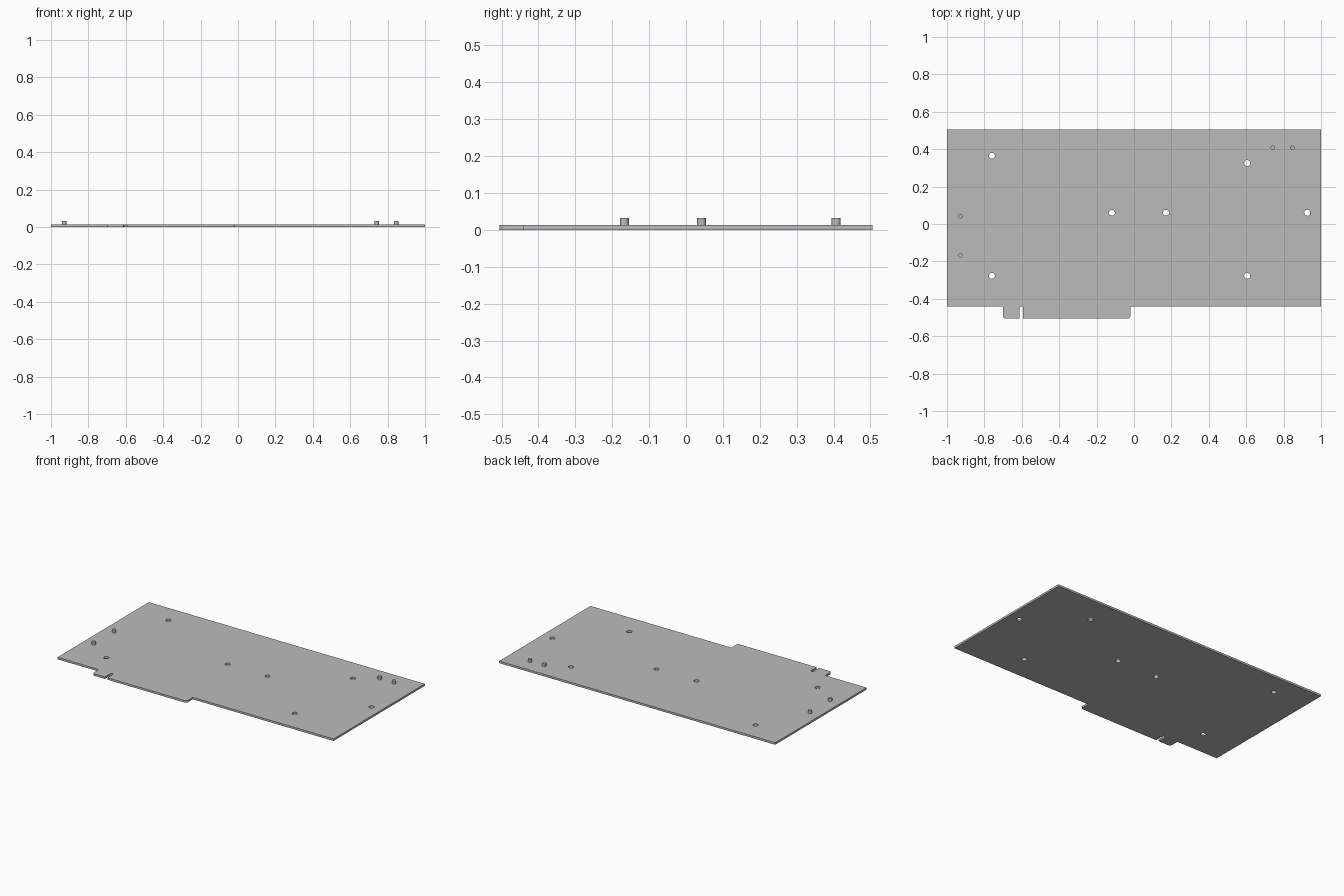
import bpy, bmesh, math
from mathutils import Vector

if "Cube" in bpy.data.objects:
    bpy.data.objects.remove(bpy.data.objects["Cube"])

THICK = 0.013
PIN_TOP = 0.032
BACK, FRONT, TAB = 0.505, -0.44, -0.505

grey = bpy.data.materials.new("plain grey")
grey.use_nodes = True
grey.diffuse_color = (0.5, 0.5, 0.5, 1)
grey.node_tree.nodes["Principled BSDF"].inputs["Base Color"].default_value = (0.5, 0.5, 0.5, 1)


def arc(cx, cy, r, start, end, steps):
    """Points along an arc, angles in degrees."""
    angles = [math.radians(start + (end - start) * i / steps) for i in range(steps + 1)]
    return [(cx + r * math.cos(a), cy + r * math.sin(a)) for a in angles]


def circle(cx, cy, r, sides=24):
    return arc(cx, cy, r, 0, 360, sides)[:-1]


def plate(name, loops, z0, z1):
    """Flat solid from an outer outline plus optional hole outlines."""
    bm = bmesh.new()
    edges = []
    for loop in loops:
        vs = [bm.verts.new((x, y, z0)) for x, y in loop]
        edges += [bm.edges.new((a, b)) for a, b in zip(vs, vs[1:] + vs[:1])]
    bmesh.ops.triangle_fill(bm, use_beauty=True, use_dissolve=False,
                            edges=edges, normal=Vector((0, 0, 1)))
    ext = bmesh.ops.extrude_face_region(bm, geom=bm.faces[:])
    top = [g for g in ext["geom"] if isinstance(g, bmesh.types.BMVert)]
    bmesh.ops.translate(bm, verts=top, vec=(0, 0, z1 - z0))
    bmesh.ops.recalc_face_normals(bm, faces=bm.faces[:])
    mesh = bpy.data.meshes.new(name)
    bm.to_mesh(mesh)
    bm.free()
    mesh.materials.append(grey)
    obj = bpy.data.objects.new(name, mesh)
    bpy.context.collection.objects.link(obj)
    bpy.ops.object.select_all(action="DESELECT")
    obj.select_set(True)
    bpy.context.view_layer.objects.active = obj
    bpy.ops.object.shade_smooth_by_angle(angle=math.radians(30))
    return obj


# Board outline with the connector tab and its round-ended slot
LEFT, RIGHT, R = -0.70, -0.02, 0.012
SLOT_X, SLOT_R = -0.602, 0.009
outline = [(-1, BACK), (-1, FRONT), (LEFT, FRONT)]
outline += arc(LEFT + R, TAB + R, R, 180, 270, 5)
outline += [(SLOT_X - SLOT_R, TAB)]
outline += arc(SLOT_X, FRONT - SLOT_R, SLOT_R, 180, 0, 10)
outline += [(SLOT_X + SLOT_R, TAB)]
outline += arc(RIGHT - R, TAB + R, R, 270, 360, 5)
outline += [(RIGHT, FRONT), (1, FRONT), (1, BACK)]

# Mounting holes through the board
holes = [(-0.76, 0.365), (-0.76, -0.277), (-0.118, 0.06), (0.171, 0.06),
         (0.605, 0.326), (0.605, -0.277), (0.926, 0.06)]
plate("board", [outline] + [circle(x, y, 0.016) for x, y in holes], 0, THICK)

# Locating pins standing on the top face
pins = {"right_front_pin": (-0.928, -0.167), "right_back_pin": (-0.928, 0.042),
        "back_inner_pin": (0.742, 0.407), "back_outer_pin": (0.846, 0.407)}
for name, (x, y) in pins.items():
    plate(name, [circle(x, y, 0.012)], THICK, PIN_TOP)
